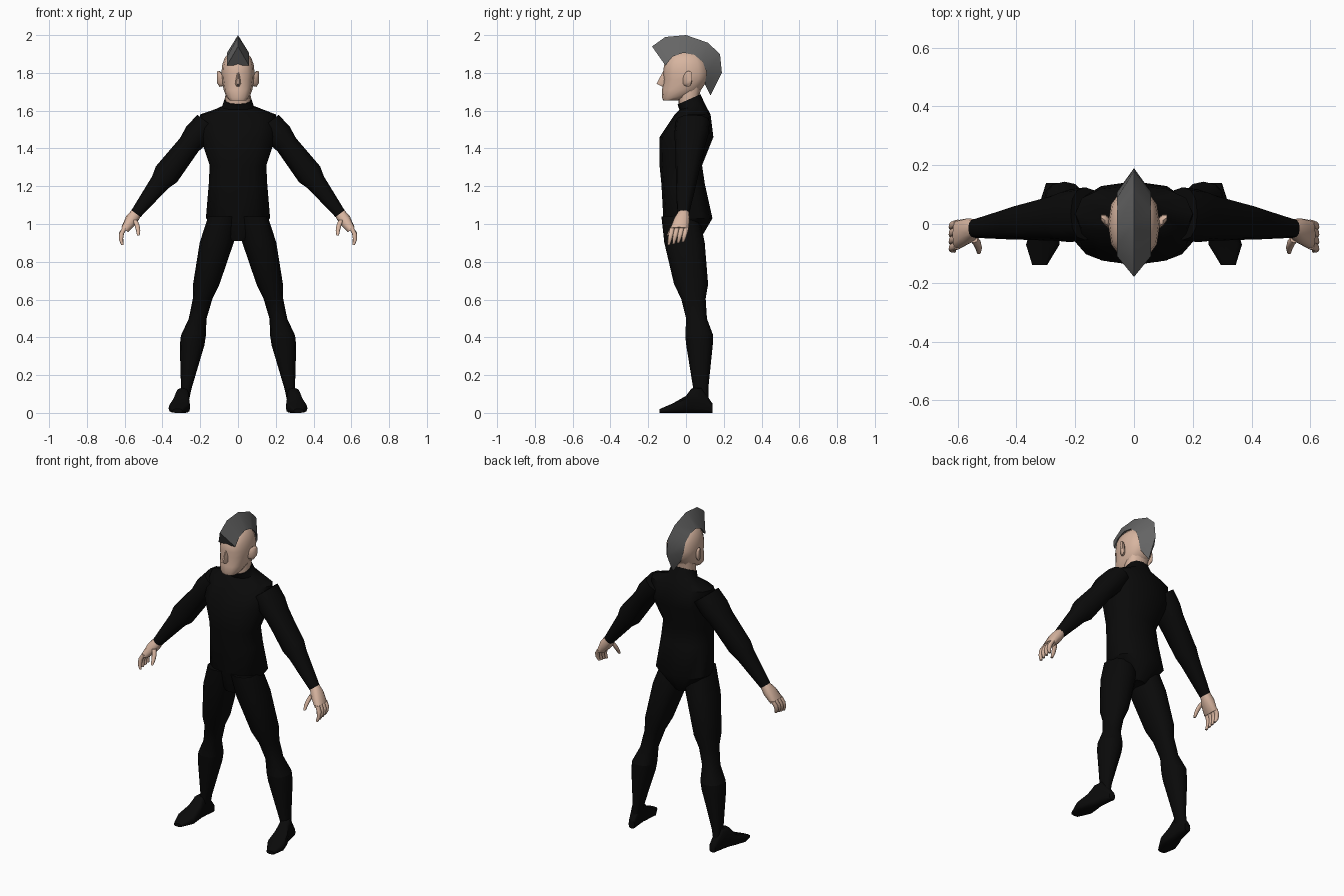
import bpy, bmesh, math
from mathutils import Vector

if bpy.data.objects.get("Cube"):
    bpy.data.objects.remove(bpy.data.objects["Cube"])

SIDEWAYS = Vector((1, 0, 0))
DEPTHWAYS = Vector((0, 1, 0))
UPWARD = Vector((0, 0, 1))


def material(name, red, green, blue):
    colour = (red, green, blue, 1)
    mat = bpy.data.materials.new(name)
    mat.use_nodes = True
    mat.diffuse_color = colour
    shader = mat.node_tree.nodes["Principled BSDF"]
    shader.inputs["Base Color"].default_value = colour
    shader.inputs["Roughness"].default_value = .8
    return mat


suit = material("black_suit", .003, .003, .003)
skin = material("skin", .68, .46, .35)
hair = material("grey_hair", .13, .13, .13)


def ring(centre, u, v, power=2.4, sides=12):
    """Rounded cross-section with half axes u and v."""
    def soften(value):
        return math.copysign(abs(value) ** (2 / power), value)

    points = []
    for step in range(sides):
        angle = math.tau * step / sides
        points.append(Vector(centre) + u * soften(math.cos(angle)) + v * soften(math.sin(angle)))
    return points


def level(z, half_width, front, back, tilt=0):
    """Horizontal ring centred on x, optionally rising toward the back."""
    depth = (back - front) / 2
    return ring((0, front + depth, z), SIDEWAYS * half_width, DEPTHWAYS * depth + UPWARD * tilt)


def loft(name, rings, mat, mirror=False):
    """Skin a row of rings, cap both ends and smooth all but sharp edges."""
    bm = bmesh.new()
    loops = [[bm.verts.new(point) for point in points] for points in rings]
    for lower, upper in zip(loops, loops[1:]):
        for i in range(len(lower)):
            bm.faces.new((lower[i - 1], lower[i], upper[i], upper[i - 1]))
    bm.faces.new(loops[0])
    bm.faces.new(loops[-1])
    bmesh.ops.recalc_face_normals(bm, faces=bm.faces)
    mesh = bpy.data.meshes.new(name)
    bm.to_mesh(mesh)
    bm.free()
    mesh.materials.append(mat)
    for face in mesh.polygons:
        face.use_smooth = True
    mesh.set_sharp_from_angle(angle=math.radians(50))
    obj = bpy.data.objects.new(name, mesh)
    bpy.context.collection.objects.link(obj)
    if mirror:
        obj.modifiers.new("Mirror", "MIRROR").use_mirror_merge = False


def limb(name, start, end, stations, mat, across=SIDEWAYS, bow=0):
    """Mirrored limb; stations hold fraction along, half width, half depth."""
    rings = []
    for along, width, depth in stations:
        centre = Vector(start).lerp(Vector(end), along) + SIDEWAYS * bow * math.sin(math.pi * along)
        rings.append(ring(centre, across * width, DEPTHWAYS * depth))
    loft(name, rings, mat, mirror=True)


# Torso: height, half width, front, back; the collar slants
torso = [(.91, .05, -.09, .07), (1.03, .17, -.12, .14), (1.21, .155, -.13, .1),
         (1.31, .15, -.14, .085), (1.46, .2, -.14, .145), (1.58, .2, -.06, .13)]
collar = [(1.62, .085, -.035, .1, .015), (1.66, .072, -.045, .077, .027)]
loft("torso", [level(*row) for row in torso + collar], suit)

# Arms, with cross-sections square to their slope
slope = Vector((.8, 0, .6))
limb("arms", (.165, .035, 1.54), (.54, -.015, 1.055),
     [(0, .063, .09), (.14, .071, .09), (.25, .06, .08), (.57, .07, .06), (.66, .053, .055), (1, .03, .032)],
     suit, slope)

# Legs
limb("thighs", (.078, -.03, 1.04), (.236, .07, .41),
     [(0, .08, .1), (.22, .09, .107), (.57, .07, .09), (.69, .052, .065), (.86, .047, .055), (1, .066, .074)],
     suit)
limb("shins", (.236, .07, .41), (.283, .08, .06),
     [(0, .066, .074), (.15, .065, .07), (.8, .028, .04), (1, .022, .04)], suit)

# Feet: position, half width and height, turning outward toward the toes
feet = [(.14, .02, .05), (.08, .03, .135), (.03, .035, .13), (0, .045, .09), (-.07, .057, .05), (-.14, .025, .02)]
loft("feet", [ring((.3 - y * .15, y, height / 2), SIDEWAYS * width, UPWARD * height / 2, power=3.5)
              for y, width, height in feet], suit, mirror=True)

# Hands
limb("palms", (.53, -.01, 1.07), (.6, -.037, .97),
     [(0, .026, .026), (.2, .03, .032), (.5, .034, .043), (1, .022, .05)], skin, slope)
finger = [(0, .013, .013), (.35, .013, .013), (.7, .011, .011), (1, .007, .007)]
for order, title in enumerate(("index", "middle", "ring", "little")):
    y = -.073 + order * .025
    limb(title + "_fingers", (.6, y, .98), (.612, y - .018, .89 + order * .005), finger, skin, bow=.014)
limb("thumbs", (.545, -.05, 1.02), (.528, -.095, .94), finger, skin, bow=-.006)

# Neck
loft("neck", [level(1.6, .06, -.03, .07), level(1.66, .068, -.04, .072, .026),
              level(1.73, .066, -.04, .085)], skin)

# Head: jaw rings below a domed skull
head = [(1.655, .045, -.122, -.04), (1.67, .06, -.127, 0), (1.71, .076, -.127, .08)]
for angle in (-.3, 0, .4, .8, 1.2, 1.45):
    shrink = math.cos(angle) ** .7
    head.append((1.8 + math.sin(angle) * .117, .088 * shrink, -.122 * shrink, .12 * shrink))
loft("head", [level(*row) for row in head], skin)

# Nose: height, half width, tip
nose = [(1.728, .012, -.128), (1.742, .017, -.156), (1.805, .008, -.123)]
loft("nose", [[Vector((side * width, y, z)) for side, y in ((-1, -.11), (-.3, tip), (.3, tip), (1, -.11))]
              for z, width, tip in nose], skin)

# Ears, flaring outward and back
loft("ears", [ring((.08, 0, 1.762), DEPTHWAYS * .018, UPWARD * .032),
              ring((.098, .012, 1.768), DEPTHWAYS * .02, UPWARD * .042),
              ring((.112, .022, 1.778), DEPTHWAYS * .01, UPWARD * .03)], skin, mirror=True)

# Hair crest: ridge points above an arc that hugs the skull
ridge = [(-.18, 1.94), (-.11, 1.99), (0, 2), (.115, 1.96), (.18, 1.9), (.19, 1.8), (.13, 1.68)]
crest = []
for order, (y, z) in enumerate(ridge):
    angle = math.radians(25 + 30 * order)
    base = Vector((0, -.005 - .115 * math.cos(angle), 1.79 + .117 * math.sin(angle)))
    spread = SIDEWAYS * (.035 if y == ridge[-1][0] else .058)
    crest.append([base - spread, Vector((0, y, z)), base + spread])
loft("hair_crest", crest, hair)
